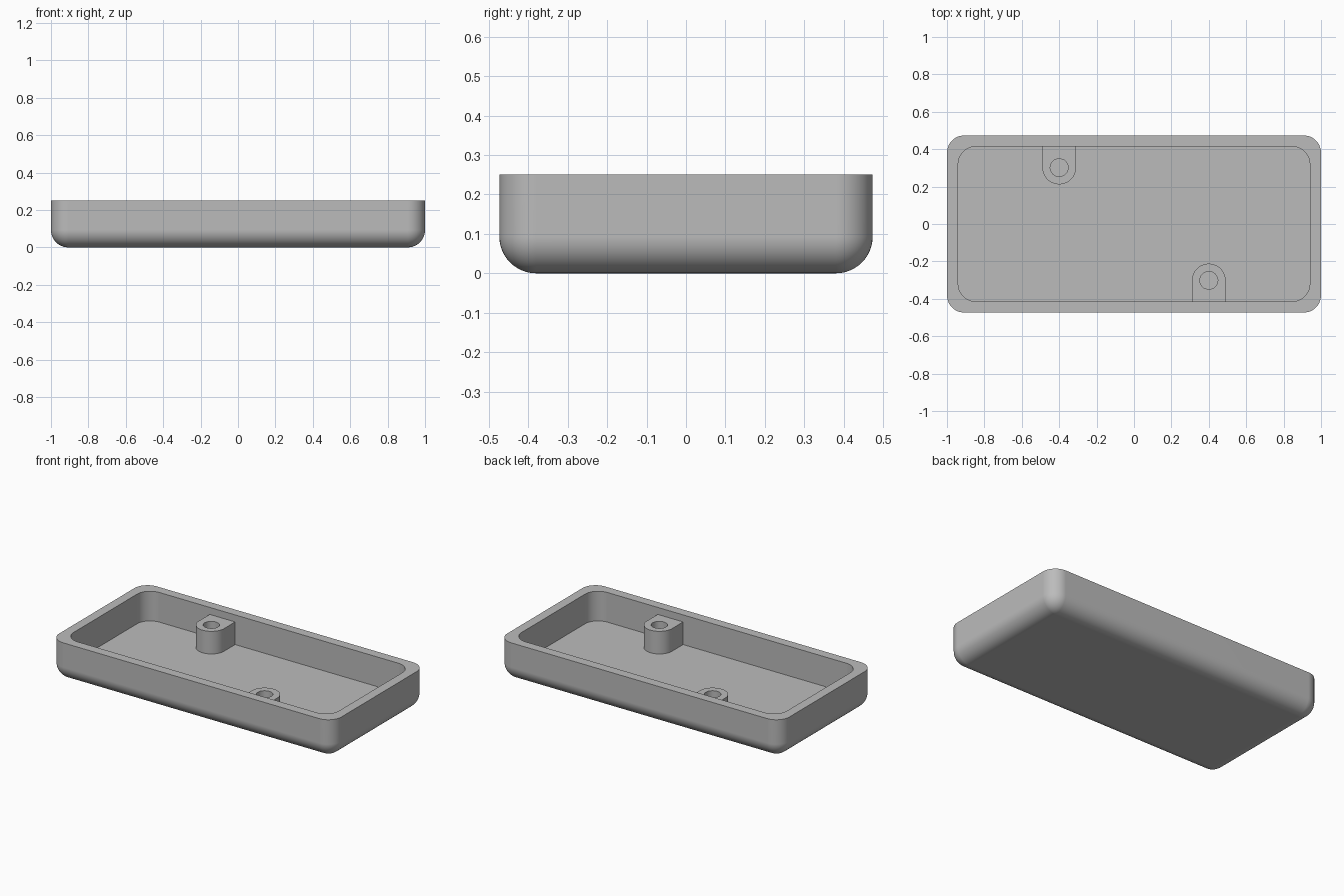
import bpy
import bmesh
from math import sin, cos, pi, atan2, hypot

cube = bpy.data.objects.get("Cube")
if cube:
    bpy.data.objects.remove(cube, do_unlink=True)

LENGTH, WIDTH, HEIGHT = 2.0, 0.947, 0.25
WALL, FLOOR, RADIUS = 0.06, 0.06, 0.093
BOSS_X, BOSS_Y, BOSS_TOP = 0.4, 0.302, 0.205
BOSS_RADIUS, HOLE_RADIUS = 0.09, 0.048
STEPS = 12

grey = bpy.data.materials.new("Mid grey")
grey.use_nodes = True
colour = (0.5, 0.5, 0.5, 1)
grey.diffuse_color = colour
grey.node_tree.nodes["Principled BSDF"].inputs["Base Color"].default_value = colour


def rounded_rect(inset, radius, z):
    """Counter-clockwise outline of the case, moved inwards by inset."""
    cx, cy = LENGTH / 2 - inset - radius, WIDTH / 2 - inset - radius
    points = []
    for i, (sx, sy) in enumerate([(1, 1), (-1, 1), (-1, -1), (1, -1)]):
        for k in range(STEPS + 1):
            a = (i + k / STEPS) * pi / 2
            points.append((sx * cx + radius * cos(a), sy * cy + radius * sin(a), z))
    return points


def loft(name, rings, cap_ends):
    """Joins rings of equal point count into one surface."""
    bm = bmesh.new()
    loops = [[bm.verts.new(p) for p in ring] for ring in rings]
    n = len(loops[0])
    for a, b in zip(loops, loops[1:]):
        for i in range(n):
            j = (i + 1) % n
            bm.faces.new((a[i], a[j], b[j], b[i]))
    if cap_ends:
        bm.faces.new(loops[0][::-1])
        bm.faces.new(loops[-1])
    bmesh.ops.remove_doubles(bm, verts=bm.verts, dist=0.00001)
    mesh = bpy.data.meshes.new(name)
    bm.to_mesh(mesh)
    bm.free()
    mesh.materials.append(grey)
    obj = bpy.data.objects.new(name, mesh)
    bpy.context.collection.objects.link(obj)
    bpy.ops.object.select_all(action='DESELECT')
    obj.select_set(True)
    bpy.context.view_layer.objects.active = obj
    bpy.ops.object.shade_smooth_by_angle(angle=0.6)
    normals = obj.modifiers.new("Even shading", 'WEIGHTED_NORMAL')
    normals.keep_sharp = True
    return obj


# Open tray: rounded underside, straight sides, flat rim, hollow inside
shell = []
for k in range(STEPS + 1):
    a = k / STEPS * pi / 2
    shell.append(rounded_rect(RADIUS * (1 - sin(a)), RADIUS * sin(a), RADIUS * (1 - cos(a))))
shell.append(rounded_rect(0, RADIUS, HEIGHT))
shell.append(rounded_rect(WALL, RADIUS, HEIGHT))
shell.append(rounded_rect(WALL, RADIUS, FLOOR))
loft("tray", shell, True)


# Screw bosses: round towards the middle, square against the wall
def screw_boss(name, side):
    depth = WIDTH / 2 - WALL / 2 - BOSS_Y
    corner = atan2(depth, BOSS_RADIUS)
    angles = [corner, pi / 2, pi - corner] + [pi + k * pi / 32 for k in range(33)]
    angles += [2 * pi + corner * k / 4 for k in range(1, 4)]
    angles = sorted(angles + [pi - corner * k / 4 for k in range(1, 4)])

    def outline(z):
        ring = []
        for a in angles:
            c, s = cos(a), sin(a)
            reach = BOSS_RADIUS
            if s > 0.001:
                reach = min(BOSS_RADIUS / max(abs(c), 0.001), depth / s)
            ring.append((side * (-BOSS_X + reach * c), side * (BOSS_Y + reach * s), z))
        return ring

    def hole(z):
        return [(side * (-BOSS_X + HOLE_RADIUS * cos(a)),
                 side * (BOSS_Y + HOLE_RADIUS * sin(a)), z) for a in angles]

    base = FLOOR - 0.01
    loft(name, [outline(base), outline(BOSS_TOP), hole(BOSS_TOP), hole(base)], False)


screw_boss("back_screw_boss", 1)
screw_boss("front_screw_boss", -1)
